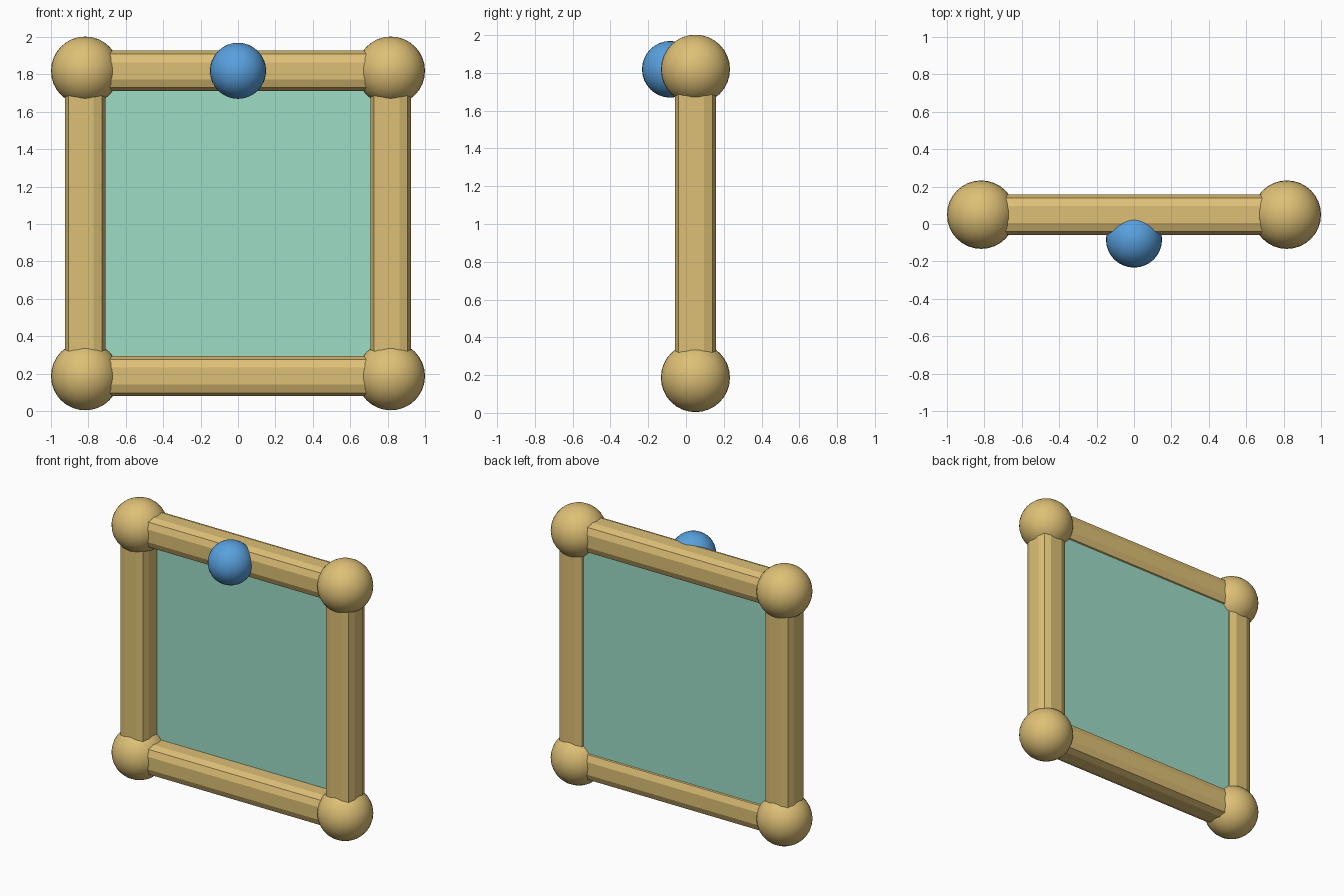
import bpy

if "Cube" in bpy.data.objects:
    bpy.data.objects.remove(bpy.data.objects["Cube"])

HALF = 0.817            # frame centre line, half span
YC = 0.05               # depth of frame centre line
Z_LOW, Z_HIGH = 0.187, 1.819
Z_MID = (Z_LOW + Z_HIGH) / 2


def material(name, color):
    m = bpy.data.materials.new(name)
    m.diffuse_color = (*color, 1)
    m.use_nodes = True
    m.node_tree.nodes["Principled BSDF"].inputs["Base Color"].default_value = m.diffuse_color
    return m


wood = material("tan_wood", (0.730, 0.527, 0.181))
glass = material("mint_panel", (0.337, 0.723, 0.565))
blue = material("blue", (0.098, 0.352, 0.730))


def ball(name, loc, radius, mat):
    bpy.ops.mesh.primitive_uv_sphere_add(segments=32, ring_count=16, radius=radius, location=loc)
    ob = bpy.context.object
    ob.name = name
    ob.data.materials.append(mat)
    bpy.ops.object.shade_smooth()


def block(name, loc, size, mat, bevel=0):
    bpy.ops.mesh.primitive_cube_add(size=1, location=loc)
    ob = bpy.context.object
    ob.name = name
    ob.scale = size
    bpy.ops.object.transform_apply(location=False, rotation=False, scale=True)
    ob.data.materials.append(mat)
    if bevel:
        mod = ob.modifiers.new("rounded_edges", "BEVEL")
        mod.width = bevel
        mod.segments = 2


# Frame bars with rounded edges, ending inside the corner balls
THICK, LENGTH = 0.215, 2 * HALF
for label, s in (("left", -1), ("right", 1)):
    block(label + "_bar", (s * HALF, YC, Z_MID), (THICK, THICK, LENGTH), wood, 0.062)
for label, z in (("bottom", Z_LOW), ("top", Z_HIGH)):
    block(label + "_bar", (0, YC, z), (LENGTH, THICK, THICK), wood, 0.062)

# Corner balls
for row, z in (("bottom", Z_LOW), ("top", Z_HIGH)):
    for side, s in (("left", -1), ("right", 1)):
        ball(f"{row}_{side}_corner_ball", (s * HALF, YC, z), 0.183, wood)

# Panel set toward the back of the frame
block("panel", (0, YC + 0.0625, Z_MID), (1.5, 0.035, 1.5), glass)

# Blue knob on the front of the top bar
ball("knob", (0, -0.083, Z_HIGH), 0.15, blue)
